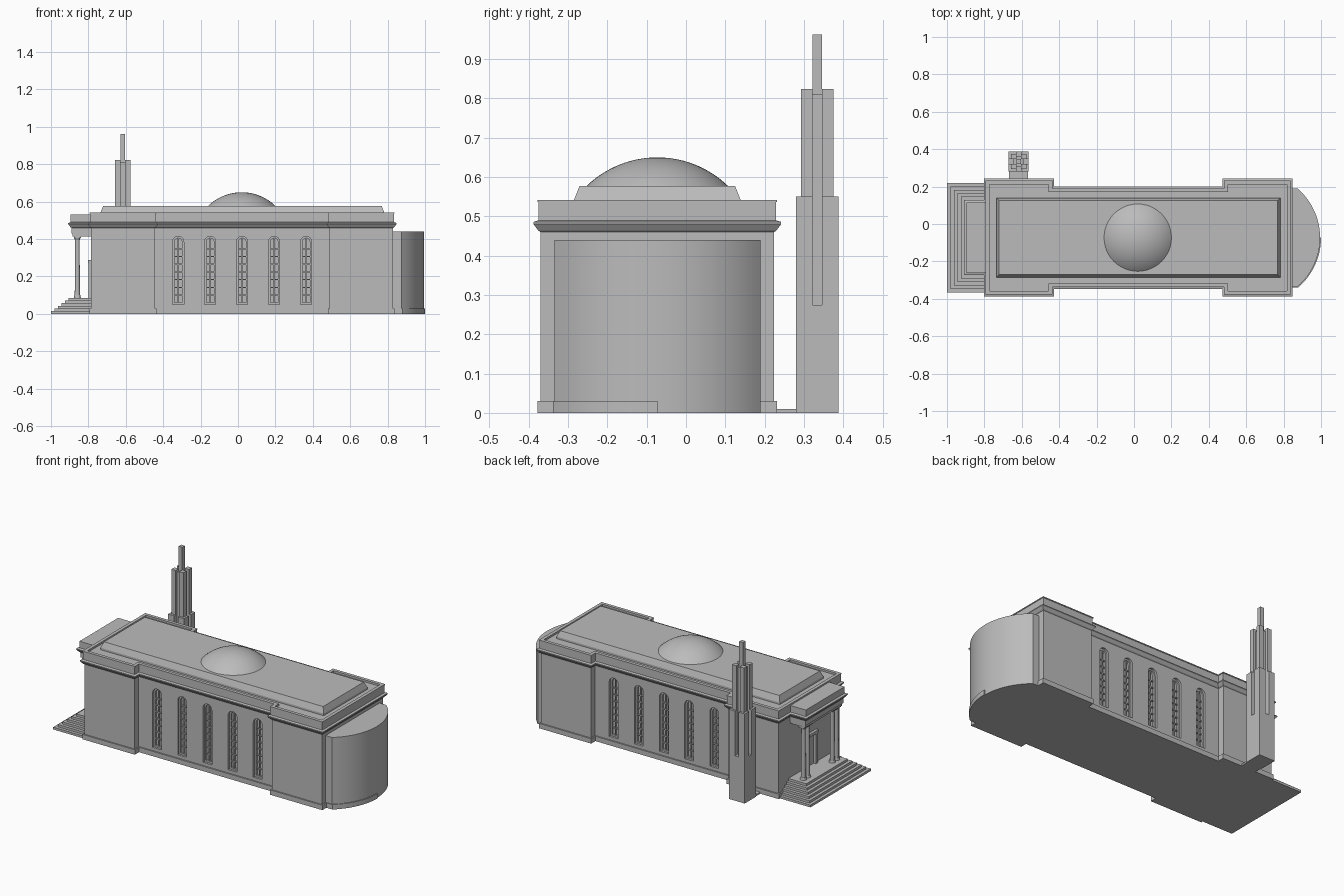
import bpy, bmesh, math
from mathutils import Vector

if "Cube" in bpy.data.objects:
    bpy.data.objects.remove(bpy.data.objects["Cube"])

stone = bpy.data.materials.new("grey stone")
stone.use_nodes = True
grey = (0.5, 0.5, 0.5, 1)
stone.diffuse_color = grey
stone.node_tree.nodes["Principled BSDF"].inputs["Base Color"].default_value = grey

YC = -0.073  # long axis of the hall


def finish(bm, name, smooth=False):
    bmesh.ops.recalc_face_normals(bm, faces=bm.faces)
    mesh = bpy.data.meshes.new(name)
    bm.to_mesh(mesh)
    bm.free()
    ob = bpy.data.objects.new(name, mesh)
    bpy.context.collection.objects.link(ob)
    mesh.materials.append(stone)
    if smooth:
        bpy.ops.object.select_all(action="DESELECT")
        ob.select_set(True)
        bpy.context.view_layer.objects.active = ob
        bpy.ops.object.shade_smooth_by_angle(angle=math.radians(30))
    return ob


def add_box(bm, x0, x1, y0, y1, z0, z1):
    vs = bmesh.ops.create_cube(bm, size=1)["verts"]
    for v in vs:
        v.co = Vector(((x0 + x1) / 2 + v.co.x * (x1 - x0),
                       (y0 + y1) / 2 + v.co.y * (y1 - y0),
                       (z0 + z1) / 2 + v.co.z * (z1 - z0)))


def box(name, *size):
    bm = bmesh.new()
    add_box(bm, *size)
    return finish(bm, name)


def loft(name, outline, profile, smooth=False):
    """Stack outline(offset) at each (z, offset) and close both ends."""
    bm = bmesh.new()
    rings = [[bm.verts.new((x, y, z)) for x, y in outline(o)] for z, o in profile]
    n = len(rings[0])
    for a, b in zip(rings, rings[1:]):
        for i in range(n):
            j = (i + 1) % n
            bm.faces.new((a[i], a[j], b[j], b[i]))
    bm.faces.new(rings[0][::-1])
    bm.faces.new(rings[-1])
    return finish(bm, name, smooth)


def rectangle(x0, x1, h):
    return lambda o: [(x0 - o, YC - h - o), (x1 + o, YC - h - o),
                      (x1 + o, YC + h + o), (x0 - o, YC + h + o)]


def hall_outline(o):
    wide, mid = 0.297 + o, 0.256 + o
    half = [(-0.785 - o, -wide), (-0.445 + o, -wide), (-0.445 + o, -mid),
            (0.49 - o, -mid), (0.49 - o, -wide), (0.83 + o, -wide)]
    return [(x, YC + y) for x, y in half] + [(x, YC - y) for x, y in half[::-1]]


# Hall with plinth, cornice, attic and shallow parapet
cornice = [(0.46, 0), (0.464, 0.006), (0.48, 0.018), (0.486, 0.018), (0.49, 0.005)]
hall = loft("hall", hall_outline,
            [(0, 0.008), (0.03, 0.008), (0.03, 0)] + cornice +
            [(0.536, 0.005), (0.536, 0.008), (0.542, 0.008),
             (0.542, -0.012), (0.53, -0.012)])


# Arched windows
def arch(x, w, z0, z1):
    pts = [(x - w, z0), (x + w, z0)]
    for i in range(13):
        t = math.pi * i / 12
        pts.append((x + w * math.cos(t), z1 - w + w * math.sin(t)))
    return pts


def extrude(bm, faces, dy):
    new = bmesh.ops.extrude_face_region(bm, geom=faces)["geom"]
    bmesh.ops.translate(bm, vec=(0, dy, 0),
                        verts=[g for g in new if isinstance(g, bmesh.types.BMVert)])


window_xs = [-0.32 + 0.171 * i for i in range(5)]
cut = bmesh.new()
frames = bmesh.new()
for side in (-1, 1):
    wall = YC + side * 0.256
    for x in window_xs:
        outer = arch(x, 0.03, 0.05, 0.415)
        face = cut.faces.new([cut.verts.new((px, wall + side * 0.03, pz)) for px, pz in outer])
        extrude(cut, [face], -side * 0.055)
        # Frame ring
        inner = arch(x, 0.02, 0.06, 0.405)
        a = [frames.verts.new((px, wall - side * 0.026, pz)) for px, pz in outer]
        b = [frames.verts.new((px, wall - side * 0.026, pz)) for px, pz in inner]
        n = len(a)
        ring = [frames.faces.new((a[i], a[(i + 1) % n], b[(i + 1) % n], b[i])) for i in range(n)]
        extrude(frames, ring, side * 0.013)
        # Glazing bars
        y0, y1 = sorted((wall - side * 0.026, wall - side * 0.016))
        add_box(frames, x - 0.003, x + 0.003, y0, y1, 0.055, 0.41)
        for k in range(1, 8):
            z = 0.06 + 0.041 * k
            add_box(frames, x - 0.024, x + 0.024, y0, y1, z - 0.003, z + 0.003)
finish(frames, "window_frames")
cutter = finish(cut, "window_cutter")
cutter.hide_render = True
mod = hall.modifiers.new("windows", "BOOLEAN")
mod.operation = "DIFFERENCE"
mod.solver = "EXACT"
mod.object = cutter
bpy.context.view_layer.objects.active = hall
bpy.ops.object.modifier_apply(modifier=mod.name)
bpy.data.objects.remove(cutter)

# Raised roof and dome
loft("raised_roof", rectangle(-0.735, 0.782, 0.212), [(0.525, 0), (0.542, 0), (0.577, -0.014)])
R, RISE = 0.259, 0.073
bm = bmesh.new()
bmesh.ops.create_uvsphere(bm, u_segments=48, v_segments=48, radius=R)
bmesh.ops.translate(bm, verts=bm.verts, vec=(0.02, YC, 0.577 + RISE - R))
bmesh.ops.bisect_plane(bm, geom=bm.verts[:] + bm.edges[:] + bm.faces[:],
                       plane_co=(0, 0, 0.575), plane_no=(0, 0, 1), clear_inner=True)
finish(bm, "dome", True)


# Rounded apse with a plinth on its front half
def apse_outline(half_only):
    def outline(o):
        h, sag, sx = 0.262, 0.12, 0.875
        r = (h * h + sag * sag) / (2 * sag)
        t = math.asin(h / r)
        end = 0 if half_only else t
        arc = [-t + (end + t) * i / 24 for i in range(25)]
        pts = [(sx + sag - r + (r + o) * math.cos(a), YC + (r + o) * math.sin(a)) for a in arc]
        return [(0.8, pts[0][1])] + pts + [(0.8, pts[-1][1])]
    return outline


loft("apse", apse_outline(False), [(0, 0), (0.44, 0)], True)
loft("apse_plinth", apse_outline(True), [(0, 0.005), (0.03, 0.005)], True)

# Entrance steps
for k in range(6):
    d = 0.0185 * k
    box(f"step_{k + 1}", -1 + d, -0.77, YC - 0.293 + d, YC + 0.293 - d, 0, 0.0142 * (k + 1))

# Portico: entablature, paired columns, doorway
loft("portico_roof", rectangle(-0.885, -0.77, 0.178),
     [(0.415, 0), (0.43, 0), (0.43, 0.005)] + [(z, o + 0.005) for z, o in cornice] +
     [(0.53, 0.01)])
for n, off in enumerate((-0.16, -0.12, 0.12, 0.16)):
    bm = bmesh.new()
    for r1, r2, z0, z1 in ((0.019, 0.016, 0.085, 0.1), (0.014, 0.012, 0.1, 0.395),
                           (0.013, 0.018, 0.395, 0.408)):
        vs = bmesh.ops.create_cone(bm, cap_ends=True, segments=20, radius1=r1,
                                   radius2=r2, depth=z1 - z0)["verts"]
        bmesh.ops.translate(bm, verts=vs, vec=(-0.859, YC + off, (z0 + z1) / 2))
    add_box(bm, -0.878, -0.84, YC + off - 0.019, YC + off + 0.019, 0.406, 0.417)
    finish(bm, f"column_{n + 1}", True)
bm = bmesh.new()
for s in (-1, 1):
    add_box(bm, -0.8, -0.78, YC + s * 0.055 - 0.01, YC + s * 0.055 + 0.01, 0.08, 0.27)
add_box(bm, -0.802, -0.78, YC - 0.07, YC + 0.07, 0.27, 0.287)
add_box(bm, -0.79, -0.78, YC - 0.003, YC + 0.003, 0.08, 0.27)
finish(bm, "door_frame")

# Slotted tower beside the hall
TX, TY = -0.617, 0.334
box("tower_base", TX - 0.054, TX + 0.054, TY - 0.054, TY + 0.054, 0, 0.275)
box("tower_link", TX - 0.05, TX + 0.05, 0.2, 0.3, 0, 0.01)
for name, half, z0, z1 in (("lower", 0.054, 0.275, 0.55), ("upper", 0.041, 0.55, 0.824)):
    bm = bmesh.new()
    for sx in (-1, 1):
        for sy in (-1, 1):
            xs = sorted((TX + sx * 0.0125, TX + sx * half))
            ys = sorted((TY + sy * 0.0125, TY + sy * half))
            add_box(bm, *xs, *ys, z0, z1)
    finish(bm, f"tower_{name}_piers")
box("tower_core", TX - 0.026, TX + 0.026, TY - 0.026, TY + 0.026, 0.27, 0.81)
box("tower_spire", TX - 0.0125, TX + 0.0125, TY - 0.0125, TY + 0.0125, 0.8, 0.962)
